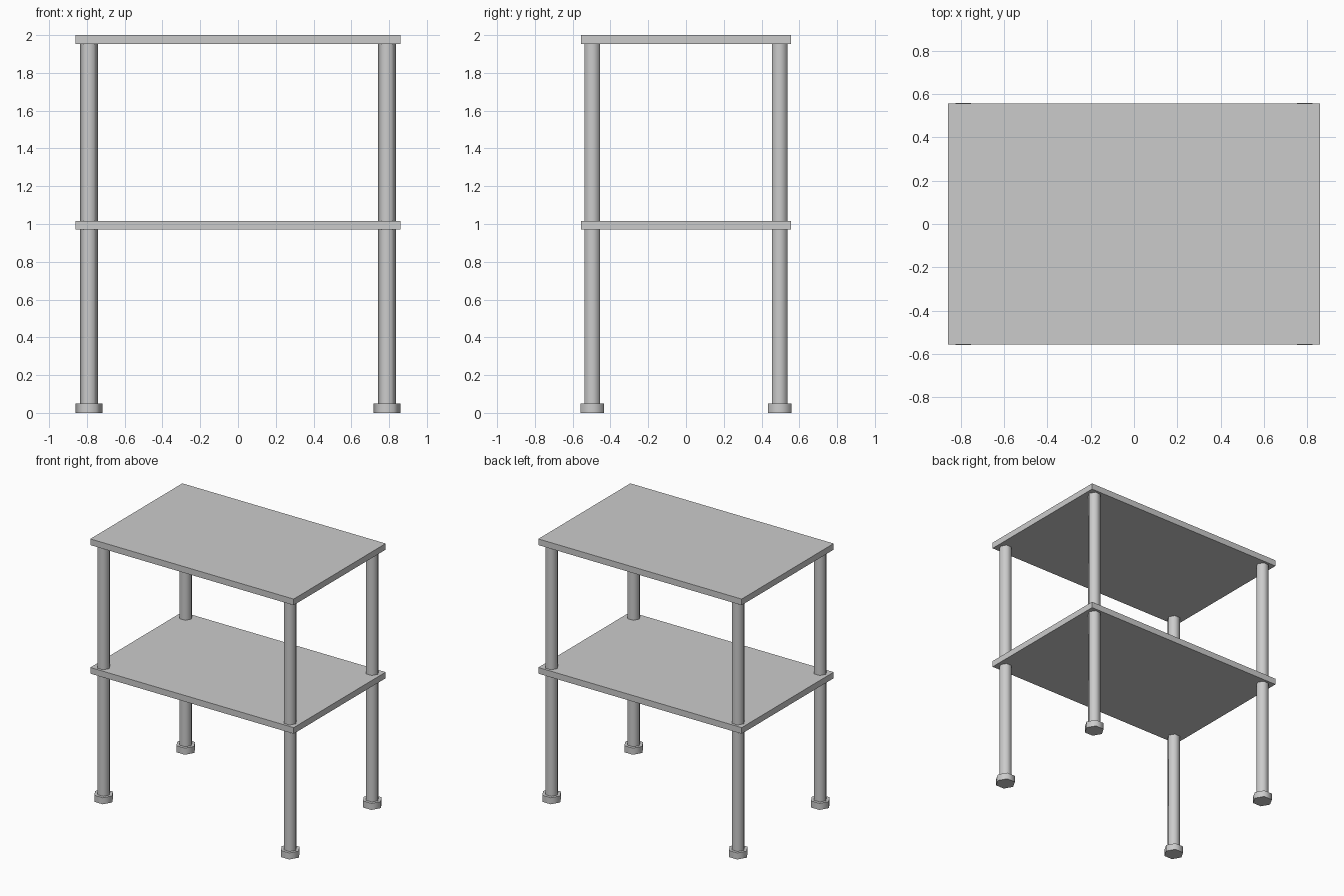
import bpy
import math

if "Cube" in bpy.data.objects:
    bpy.data.objects.remove(bpy.data.objects["Cube"])

LEG_X, LEG_Y = 0.789, 0.496


def shelf(name, z0, z1):
    bpy.ops.mesh.primitive_cube_add(size=1, location=(0, 0, (z0 + z1) / 2))
    ob = bpy.context.object
    ob.name = name
    ob.scale = (1.72, 1.112, z1 - z0)
    bpy.ops.object.transform_apply(location=False, rotation=False, scale=True)


def hex_post(name, x, y, radius, z0, z1):
    # six-sided post with corners pointing along x
    bpy.ops.mesh.primitive_cylinder_add(
        vertices=6, radius=radius, depth=z1 - z0,
        location=(x, y, (z0 + z1) / 2), rotation=(0, 0, math.radians(30)))
    ob = bpy.context.object
    ob.name = name
    bpy.ops.object.transform_apply(location=False, rotation=True, scale=False)
    bpy.ops.object.shade_smooth_by_angle(angle=math.radians(65))


# Two flat shelves
shelf("top_shelf", 1.953, 2.0)
shelf("lower_shelf", 0.97, 1.017)

# Four corners: foot, lower leg and upper leg
for side, sx in (("left", -1), ("right", 1)):
    for end, sy in (("front", -1), ("back", 1)):
        x, y = sx * LEG_X, sy * LEG_Y
        corner = f"{end}_{side}"
        hex_post(f"{corner}_foot", x, y, 0.0715, 0.0, 0.05)
        hex_post(f"{corner}_lower_leg", x, y, 0.0475, 0.05, 0.97)
        hex_post(f"{corner}_upper_leg", x, y, 0.0475, 1.017, 1.953)
